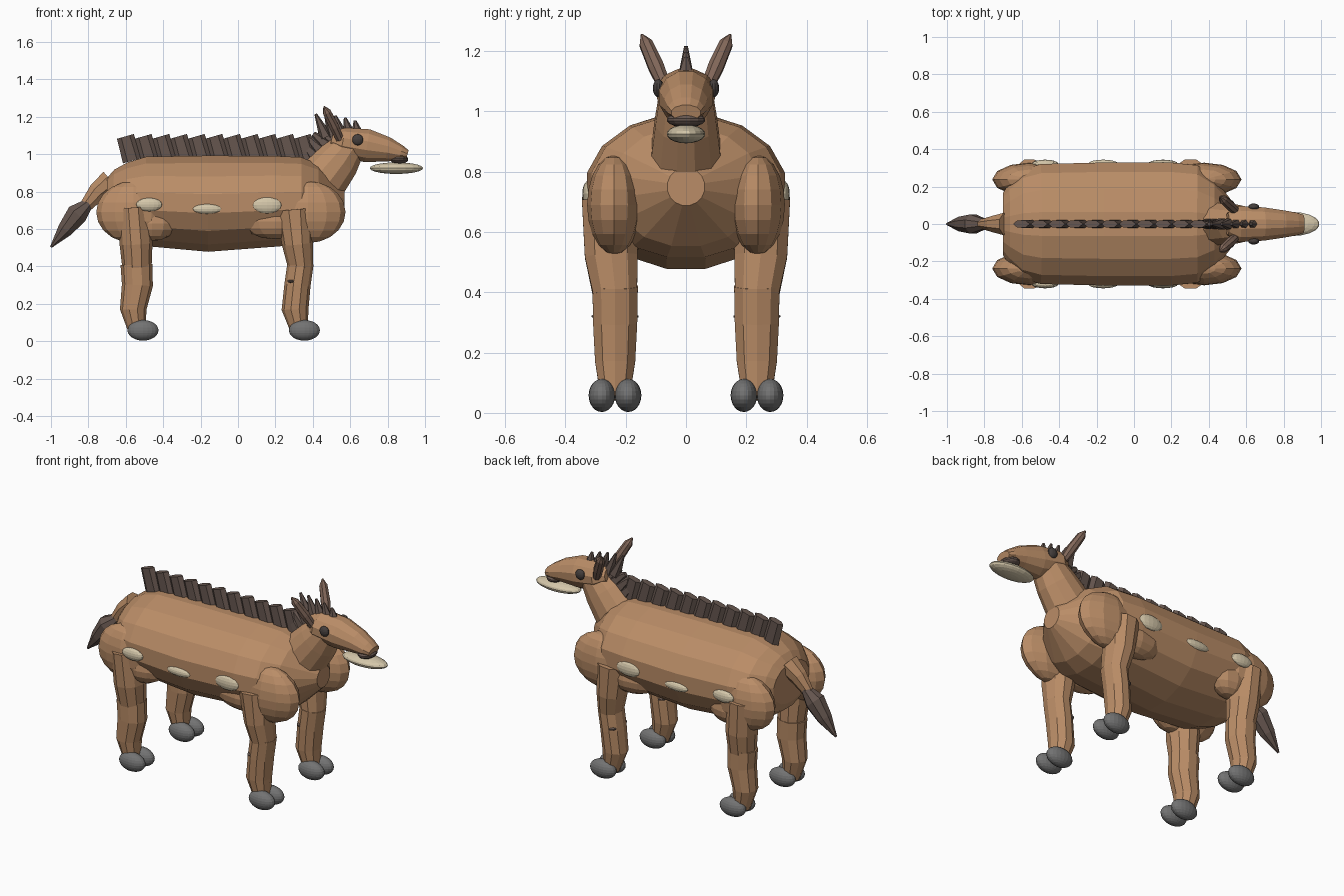
import bpy
import bmesh
from math import sin, cos, tau
from mathutils import Vector

cube = bpy.data.objects.get("Cube")
if cube:
    bpy.data.objects.remove(cube)


def material(name, r, g, b):
    m = bpy.data.materials.new(name)
    m.use_nodes = True
    m.diffuse_color = (r, g, b, 1)
    m.node_tree.nodes["Principled BSDF"].inputs["Base Color"].default_value = (r, g, b, 1)
    return m


COAT = material("brown coat", .49, .265, .135)
HAIR = material("dark hair", .13, .092, .077)
EAR = material("taupe ear", .22, .135, .1)
HOOF = material("grey hoof", .17, .17, .17)
PALE = material("pale cream", .66, .57, .4)
DARK = material("dark eye", .06, .05, .047)


def finish(name, bm, mat):
    bmesh.ops.recalc_face_normals(bm, faces=bm.faces)
    mesh = bpy.data.meshes.new(name)
    bm.to_mesh(mesh)
    bm.free()
    mesh.materials.append(mat)
    obj = bpy.data.objects.new(name, mesh)
    bpy.context.collection.objects.link(obj)
    return obj


def loft(name, rings, mat, sides=10):
    """Capped tube through rings of (x, y, z, side radius, upright radius)."""
    bm = bmesh.new()
    centres = [Vector(r[:3]) for r in rings]
    loops = []
    for i, ring in enumerate(rings):
        along = (centres[min(i + 1, len(rings) - 1)] - centres[max(i - 1, 0)]).normalized()
        side = Vector((0, 1, 0))
        side = (side - along * side.dot(along)).normalized()
        up = along.cross(side)
        loops.append([bm.verts.new(centres[i] + side * ring[3] * cos(tau * (k + .5) / sides)
                                   + up * ring[4] * sin(tau * (k + .5) / sides))
                      for k in range(sides)])
    for a, b in zip(loops, loops[1:]):
        for k in range(sides):
            n = (k + 1) % sides
            bm.faces.new((a[k], a[n], b[n], b[k]))
    bm.faces.new(loops[0])
    bm.faces.new(loops[-1])
    return finish(name, bm, mat)


def ball(name, centre, radii, mat, segments=14, rows=9):
    bm = bmesh.new()
    bmesh.ops.create_uvsphere(bm, u_segments=segments, v_segments=rows, radius=1)
    bmesh.ops.scale(bm, vec=radii, verts=bm.verts)
    bmesh.ops.translate(bm, vec=centre, verts=bm.verts)
    return finish(name, bm, mat)


def spike(name, base, tip, width, depth, mat=HAIR, taper=.15):
    return loft(name, [(base[0], 0, base[1], width, depth),
                       (tip[0], 0, tip[1], width * taper, depth * taper)], mat, 6)


# Barrel body with a small flat chest disc
loft("body", [(-.70, 0, .755, .17, .12), (-.67, 0, .755, .22, .165),
              (-.60, 0, .75, .295, .21), (-.5, 0, .748, .327, .243),
              (-.16, 0, .735, .335, .262), (.2, 0, .748, .335, .247),
              (.34, 0, .75, .32, .238), (.43, 0, .75, .25, .2),
              (.57, 0, .75, .063, .063)], COAT, 16)

# Neck and head
loft("neck", [(.45, 0, .86, .12, .14), (.54, 0, .97, .105, .12),
              (.61, 0, 1.06, .09, .085)], COAT, 12)
loft("head", [(.50, 0, 1.08, .06, .045), (.56, 0, 1.065, .1, .08),
              (.69, 0, 1.045, .092, .092), (.80, 0, 1.025, .075, .068),
              (.87, 0, 1.005, .062, .044), (.905, 0, .995, .05, .028)], COAT, 12)
ball("lower_lip", (.847, 0, .925), (.145, .064, .031), PALE, 18, 10)
ball("nose", (.862, 0, .972), (.05, .064, .025), HAIR)

# Back mane of overlapping upright locks
for i in range(11):
    x = -.6 + .0945 * i
    spike("mane_lock", (x + .035, .965), (x - .002, 1.095), .024, .052, HAIR, .9)

# Neck mane and forelock spikes
for i in range(4):
    t = i / 3
    spike("neck_mane_spike", (.41 + .1 * t, .985 + .09 * t),
          (.335 + .1 * t, 1.075 + .05 * t), .033, .042, HAIR, .35)
for i in range(5):
    t = i / 4
    spike("forelock_spike", (.47 + .17 * t, 1.09 + .01 * t),
          (.415 + .21 * t, 1.215 - .035 * t * t), .035, .036, HAIR, .2)

# Tail: coat-coloured root and dark tuft
loft("tail_root", [(-.68, 0, .86, .065, .065), (-.75, 0, .8, .045, .055),
                   (-.82, 0, .715, .022, .035)], COAT, 8)
loft("tail_tuft", [(-.79, 0, .745, .025, .025), (-.86, 0, .68, .055, .062),
                   (-.925, 0, .595, .042, .045), (-1, 0, .503, .006, .006)], HAIR, 8)

for s, side in ((1, "left"), (-1, "right")):
    # Ear and eye
    loft(side + "_ear", [(.545, s * .07, 1.08, .022, .022), (.515, s * .098, 1.145, .028, .028),
                         (.475, s * .133, 1.225, .024, .024), (.46, s * .147, 1.255, .004, .004)],
         EAR, 8)
    ball(side + "_eye", (.64, s * .092, 1.077), (.03, .018, .03), DARK)

    # Flank spots
    for x, z, rx, rz in ((-.475, .73, .07, .036), (-.165, .707, .08, .027), (.155, .727, .08, .044)):
        ball(side + "_flank_spot", (x, s * .322, z), (rx, .022, rz), PALE, 16, 8)

    # Shoulder and haunch muscles
    ball(side + "_shoulder", (.375, s * .238, .69), (.2, .09, .165), COAT, 12, 10)
    ball(side + "_haunch", (-.56, s * .238, .69), (.198, .09, .165), COAT, 12, 10)
    ball(side + "_elbow_muscle", (.2, s * .235, .64), (.18, .08, .095), COAT, 12, 8)
    ball(side + "_stifle_muscle", (-.46, s * .235, .63), (.13, .08, .095), COAT, 12, 8)

    # Legs
    loft(side + "_front_upper_leg", [(.302, s * .25, .705, .1, .1), (.318, s * .248, .52, .092, .083),
                                     (.335, s * .235, .4, .077, .068)], COAT)
    loft(side + "_front_lower_leg", [(.335, s * .235, .42, .079, .07), (.318, s * .235, .3, .077, .07),
                                     (.305, s * .235, .17, .07, .072),
                                     (.328, s * .235, .05, .05, .045)], COAT)
    loft(side + "_hind_upper_leg", [(-.56, s * .25, .715, .1, .085), (-.545, s * .248, .52, .092, .088),
                                    (-.54, s * .235, .39, .077, .078)], COAT)
    loft(side + "_hind_lower_leg", [(-.543, s * .235, .41, .079, .085), (-.538, s * .235, .3, .077, .083),
                                    (-.56, s * .235, .17, .07, .071),
                                    (-.54, s * .235, .05, .05, .045)], COAT)
    ball(side + "_knee_mark", (.29, s * .235, .32), (.032, .079, .014), HAIR)

    # Cloven hooves
    for x, place in ((.355, "front"), (-.508, "hind")):
        for y in (.192, .279):
            ball(side + "_" + place + "_hoof", (x, s * y, .058), (.083, .044, .055), HOOF, 20, 12)
